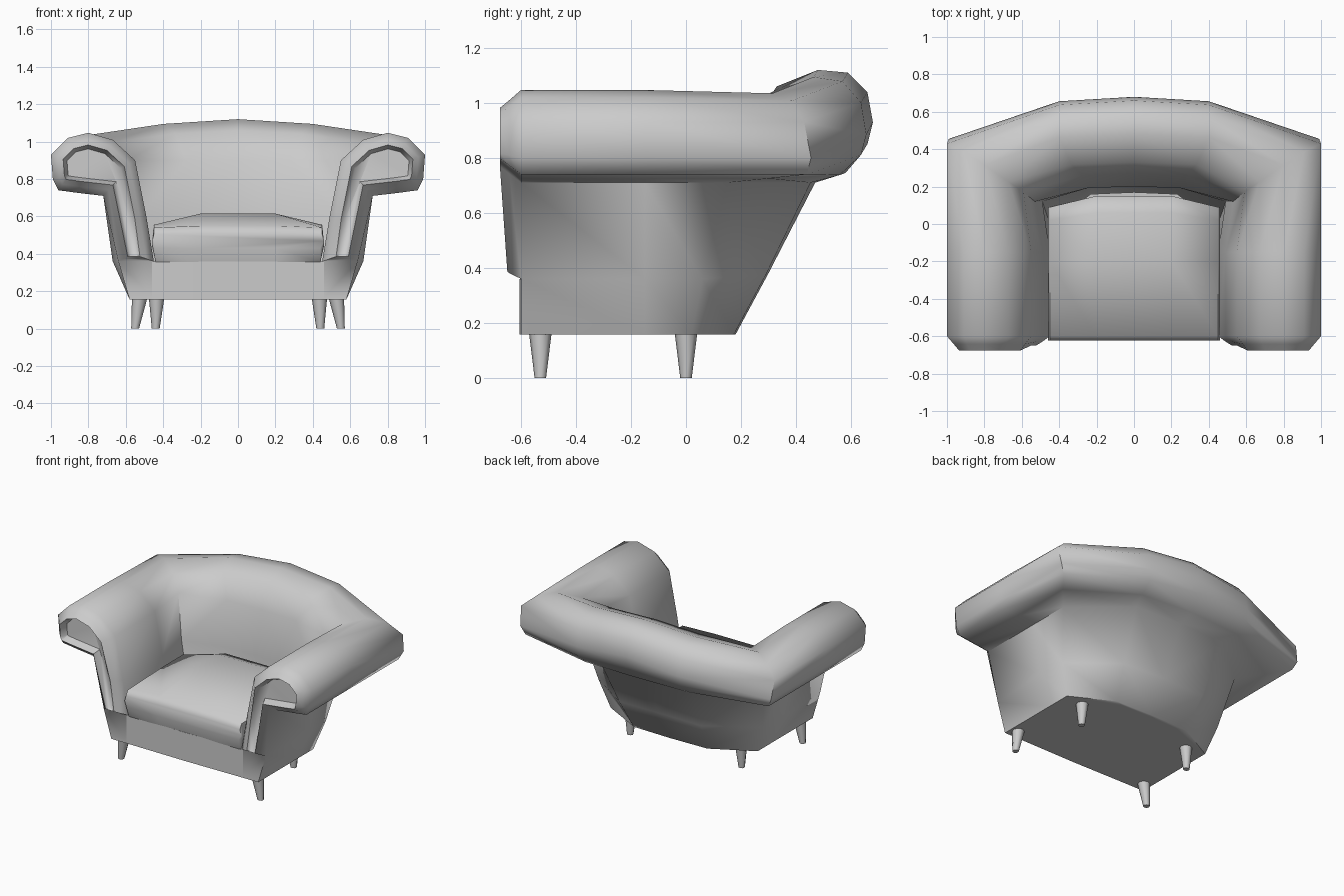
import bpy, bmesh, math

if "Cube" in bpy.data.objects:
    bpy.data.objects.remove(bpy.data.objects["Cube"])

# Single upholstery colour
fabric = bpy.data.materials.new("grey_fabric")
fabric.use_nodes = True
grey = (0.6, 0.6, 0.6, 1)
fabric.diffuse_color = grey
fabric.node_tree.nodes["Principled BSDF"].inputs["Base Color"].default_value = grey


def finish(bm, name, angle=55, mirror=False):
    bmesh.ops.recalc_face_normals(bm, faces=bm.faces)
    mesh = bpy.data.meshes.new(name)
    bm.to_mesh(mesh)
    bm.free()
    mesh.materials.append(fabric)
    obj = bpy.data.objects.new(name, mesh)
    bpy.context.collection.objects.link(obj)
    bpy.ops.object.select_all(action='DESELECT')
    obj.select_set(True)
    bpy.context.view_layer.objects.active = obj
    bpy.ops.object.shade_smooth_by_angle(angle=math.radians(angle))
    if mirror:
        obj.modifiers.new("mirror", 'MIRROR').use_clip = True


def loft(bm, rings):
    """Skin a row of closed rings with quads and return the vertex rings."""
    rows = [[bm.verts.new(p) for p in ring] for ring in rings]
    for a, b in zip(rows, rows[1:]):
        n = len(a)
        for i in range(n):
            j = (i + 1) % n
            bm.faces.new((a[i], a[j], b[j], b[i]))
    return rows


# Cross-sections of the arm (x, z) and of the back (y, z), inside bottom to outside bottom
arm = [(.45, .157), (.45, .36), (.49, .6), (.55, .9), (.67, 1.01), (.80, 1.047), (.91, 1.02),
       (1.0, .93), (.99, .80), (.96, .74), (.85, .725), (.72, .71), (.65, .36), (.58, .157)]
back = [(.16, .157), (.22, .36), (.2, .6), (.27, .9), (.33, 1.06), (.48, 1.12), (.59, 1.11),
        (.66, 1.04), (.68, .93), (.66, .85), (.58, .745), (.47, .71), (.3, .38), (.18, .157)]
# Depth of each profile point where arm and back meet
corner_y = [0, .12, .12, .17, .225, .315, .385, .43, .455, .44, .3, .15, .06, .02]


def arm_ring(y, bulge):
    return [(x + (bulge if i == 12 else 0), y, z) for i, (x, z) in enumerate(arm)]


def corner_ring():
    return [(x + (.04 if 1 <= i <= 3 else 0), y, z - (.012 if 3 < i < 7 else 0))
            for i, ((x, z), y) in enumerate(zip(arm, corner_y))]


def back_ring(x_scale, x_limit, y_scale, blend):
    return [(min(x * x_scale, x_limit), y * y_scale, az + (bz - az) * blend)
            for (x, az), (y, bz) in zip(arm, back)]


# Rolled arms and back: one sweep from the arm front to the middle of the back
bm = bmesh.new()
rows = loft(bm, [arm_ring(-.6, -.01), arm_ring(-.15, .02), corner_ring(),
                 back_ring(.5, .4, .965, .65), back_ring(0, 0, 1, 1)])
front = rows[0]
bm.faces.new((front[0], front[1], front[12], front[13]))
scroll = bm.faces.new(front[1:13])
bmesh.ops.recalc_face_normals(bm, faces=bm.faces)
# Rounded rim and sunken scroll on the arm front, shallower down the leg of the scroll
for width, y, lower_y in ((.035, -.642, -.63), (.028, -.677, -.65), (.02, -.625, -.635)):
    bmesh.ops.inset_region(bm, faces=[scroll], thickness=width, use_even_offset=True)
    for v in scroll.verts:
        v.co.y = y if v.co.z > .6 else lower_y
for v in bm.verts:
    if v.co.y < -.61 and v.co.z < .47:
        v.co.z = .36 + (v.co.z - .36) * .4
finish(bm, "arms_and_back", 65, True)

# Seat base that fills the floor between the arms
bm = bmesh.new()
outline = [(-.46, -.6), (0, -.605), (.46, -.6), (.46, .005), (.23, .16), (0, .17), (-.23, .16), (-.46, .005)]
low, high = loft(bm, [[(x, y, z) for x, y in outline] for z in (.157, .36)])
bm.faces.new(low)
bm.faces.new(high)
finish(bm, "seat_base", 40)

# Crowned seat cushion, sections from front to back: y, back bow, bottom, side height, crown height
bm = bmesh.new()
sections = [(-.622, 0, .43, .505, .51), (-.602, 0, .355, .54, .55),
            (-.2, 0, .355, .555, .615), (.02, .04, .355, .555, .61), (.09, .06, .355, .53, .58)]
rings = []
for y, bow, bottom, side, crown in sections:
    middle = (side + bottom) / 2
    half = [(.2, bottom), (.44, bottom), (.46, middle), (.45, side), (.2, crown)]
    ring = [(x, y + (bow if x < .3 else 0), z) for x, z in half]
    rings.append(ring + [(-x, yy, z) for x, yy, z in reversed(ring)])
rows = loft(bm, rings)
bm.faces.new(rows[0])
bm.faces.new(rows[-1])
finish(bm, "seat_cushion", 75)

# Tapered legs, the front pair splayed outwards
for place, x, y, splay in (("front", .525, -.53, .025), ("back", .435, 0, .005)):
    for side, sign in (("left", 1), ("right", -1)):
        bm = bmesh.new()
        leg_rows = loft(bm, [[(sign * (x + shift) + r * math.cos(a), y + r * math.sin(a), z)
                              for a in (k * math.tau / 8 for k in range(8))]
                             for z, r, shift in ((0, .021, splay), (.17, .042, 0))])
        for row in leg_rows:
            bm.faces.new(row)
        finish(bm, f"{place}_{side}_leg", 50)
